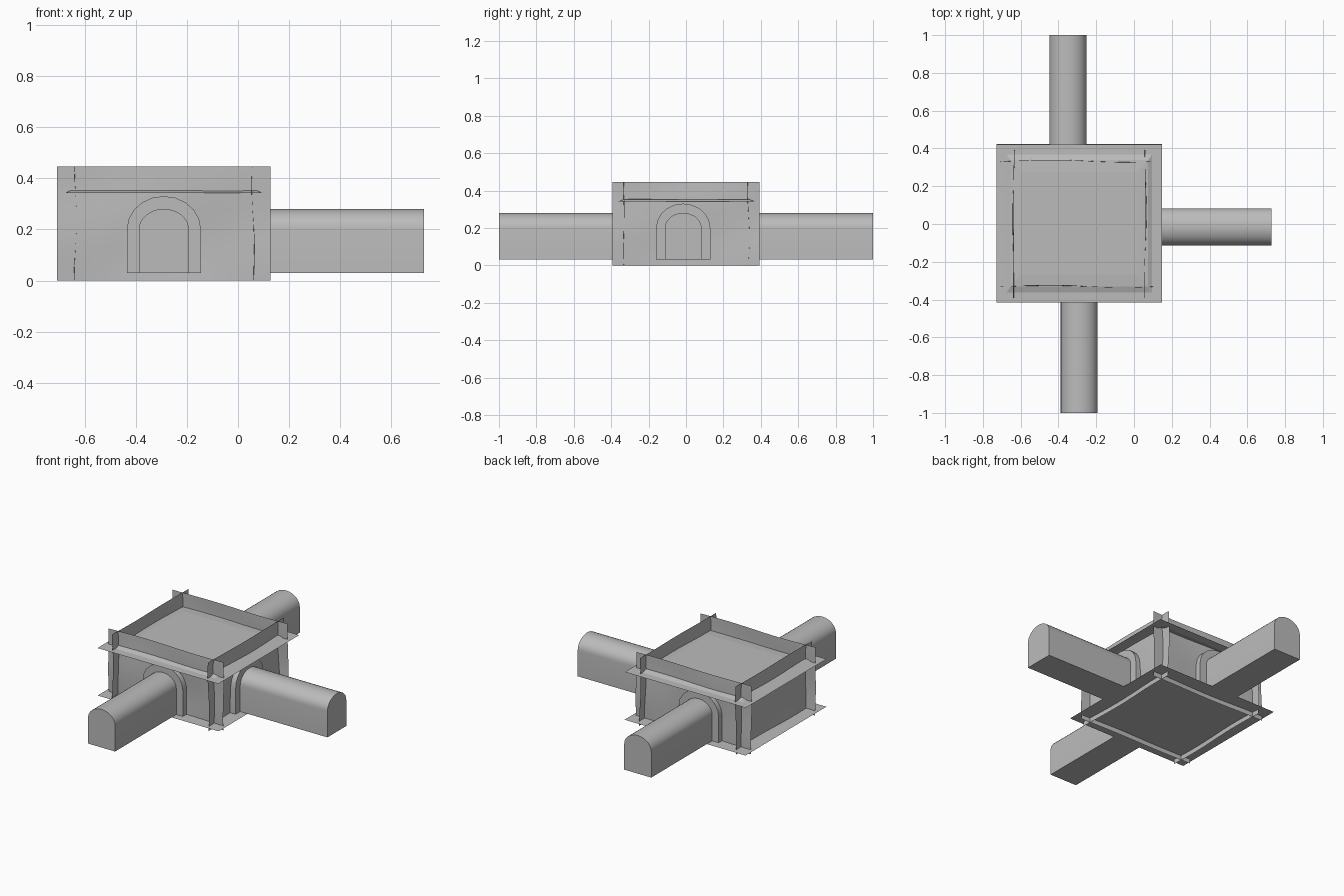
import bpy, bmesh, math
from mathutils import Matrix, Vector

cube = bpy.data.objects.get("Cube")
if cube:
    bpy.data.objects.remove(cube, do_unlink=True)

stone = bpy.data.materials.new("stone_grey")
stone.use_nodes = True
GREY = (0.5, 0.5, 0.5, 1)
stone.diffuse_color = GREY
stone.node_tree.nodes["Principled BSDF"].inputs["Base Color"].default_value = GREY

FLOOR = 0.03
SPRING = 0.2
CX = -0.29  # middle of the room


def finish(name, bm, matrix=Matrix(), solid=True):
    """Turn a bmesh into a shaded object."""
    if solid:
        bmesh.ops.recalc_face_normals(bm, faces=bm.faces)
    mesh = bpy.data.meshes.new(name)
    bm.to_mesh(mesh)
    bm.free()
    mesh.materials.append(stone)
    obj = bpy.data.objects.new(name, mesh)
    bpy.context.collection.objects.link(obj)
    mesh.transform(matrix)
    bpy.ops.object.select_all(action='DESELECT')
    obj.select_set(True)
    bpy.context.view_layer.objects.active = obj
    bpy.ops.object.shade_smooth_by_angle(angle=math.radians(30))
    return obj


def placed(x, y, turn):
    return Matrix.Translation((x, y, 0)) @ Matrix.Rotation(turn, 4, 'Z')


def wall(name, width, matrix, phase):
    """Gently uneven upright sheet, facing local -y."""
    bm = bmesh.new()
    bmesh.ops.create_grid(bm, x_segments=16, y_segments=8, size=0.5)
    for v in bm.verts:
        u, t = v.co.x * width, v.co.y + 0.5
        wave = 0.004 * math.sin(9 * u + 3 * t + phase) + 0.003 * math.sin(7 * t - 6 * u)
        v.co = Vector((u, wave, t * 0.445))
    finish(name, bm, matrix, solid=False)


def arch_points(half, rise, steps):
    """Points of a round-topped doorway, from foot to foot."""
    pts = [(-half, FLOOR)]
    for i in range(steps + 1):
        a = math.pi * (1 - i / steps)
        pts.append((half * math.cos(a), SPRING + rise * math.sin(a)))
    return pts + [(half, FLOOR)]


def tunnel(name, length, matrix):
    """Closed vaulted passage running along local -y."""
    bm = bmesh.new()
    end = bm.faces.new([bm.verts.new((x, 0, z)) for x, z in arch_points(0.098, 0.08, 16)])
    new = bmesh.ops.extrude_face_region(bm, geom=[end], use_keep_orig=True)["geom"]
    moved = [g for g in new if isinstance(g, bmesh.types.BMVert)]
    bmesh.ops.translate(bm, verts=moved, vec=(0, -length, 0))
    finish(name, bm, matrix)


def arch(name, matrix):
    """Raised surround framing a tunnel mouth."""
    bm = bmesh.new()
    outer = arch_points(0.145, 0.13, 10)
    inner = arch_points(0.097, 0.08, 10)
    loops = [[bm.verts.new((x, y, z)) for x, z in pts]
             for pts, y in ((outer, -0.035), (inner, -0.035), (inner, 0.035), (outer, 0.035))]
    for k in range(4):
        a, b = loops[k], loops[(k + 1) % 4]
        for i in range(len(a) - 1):
            bm.faces.new((a[i], a[i + 1], b[i + 1], b[i]))
    for i in (0, -1):
        bm.faces.new([loop[i] for loop in loops])
    finish(name, bm, matrix)


# Floor slab sheet
bm = bmesh.new()
bmesh.ops.create_grid(bm, x_segments=1, y_segments=1, size=0.5)
finish("floor", bm, Matrix.Translation((CX, 0.005, FLOOR)) @ Matrix.Diagonal((0.878, 0.838, 1, 1)),
       solid=False)

# Ceiling sheet with a shallow raised middle
bm = bmesh.new()
previous = None
for hx, hy, z in ((0.439, 0.419, 0.342), (0.385, 0.365, 0.342),
                  (0.365, 0.335, 0.352), (0.312, 0.272, 0.356)):
    ring = [bm.verts.new((sx * hx, sy * hy, z)) for sx, sy in ((-1, -1), (1, -1), (1, 1), (-1, 1))]
    if previous:
        for i in range(4):
            j = (i + 1) % 4
            bm.faces.new((previous[i], previous[j], ring[j], ring[i]))
    previous = ring
bm.faces.new(previous)
ceiling = finish("ceiling", bm, Matrix.Translation((CX, 0.003, 0)), solid=False)
for p in ceiling.data.polygons:
    p.use_smooth = False

# Crossing walls
QUARTER = math.pi / 2
wall("front_wall", 0.836, placed(CX, -0.33, 0), 0)
wall("back_wall", 0.836, placed(CX, 0.333, math.pi), 1)
wall("left_wall", 0.785, placed(0.06, 0, QUARTER), 2)
wall("blank_wall", 0.785, placed(-0.638, 0, -QUARTER), 3)

# Three passages with their surrounds
for side, x, y, turn, length in (("front", CX, -0.33, 0, 0.67),
                                 ("back", -0.35, 0.333, math.pi, 0.667),
                                 ("left", 0.06, -0.015, QUARTER, 0.668)):
    tunnel(side + "_tunnel", length, placed(x, y, turn))
    arch(side + "_arch", placed(x, y, turn))
